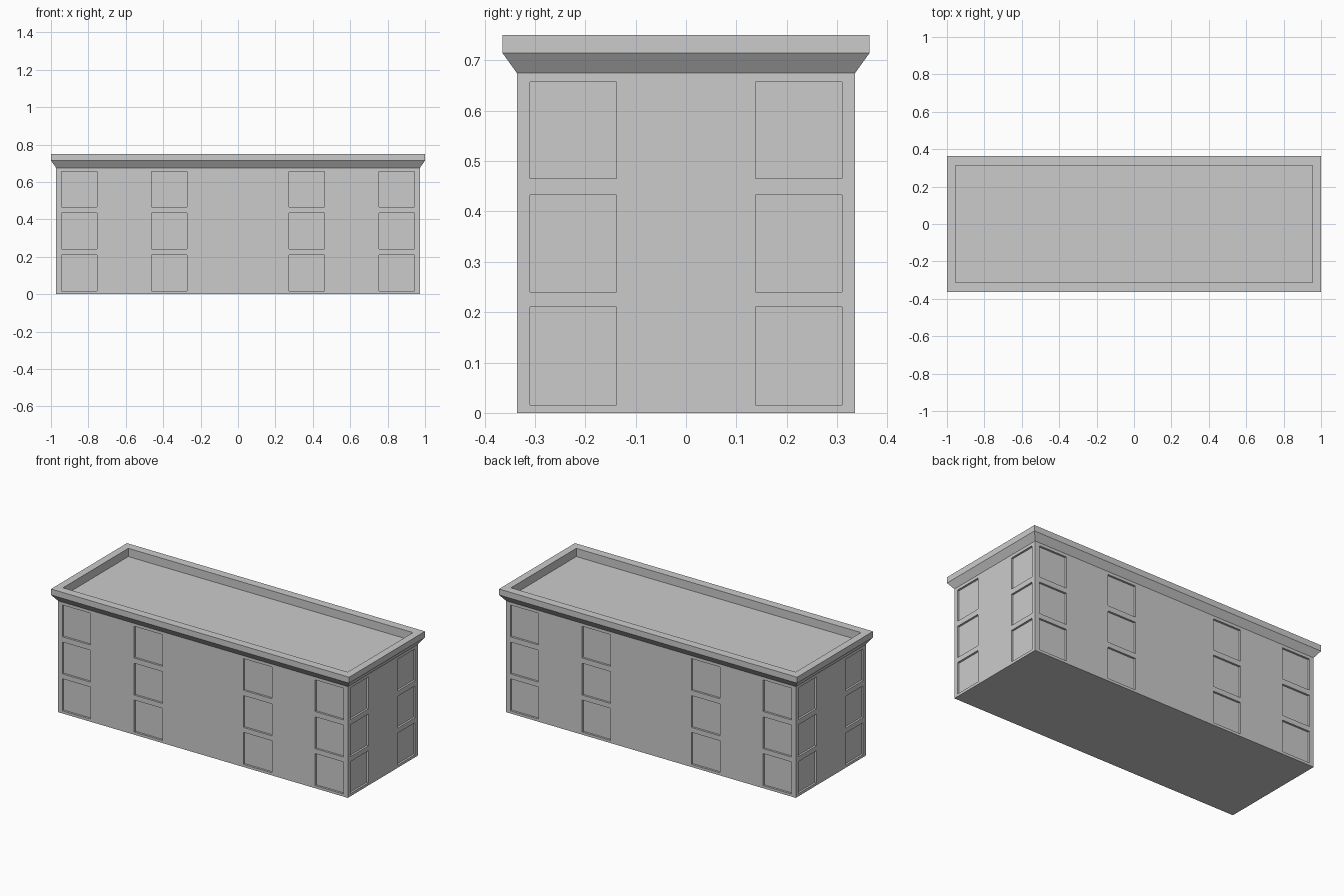
import bpy
import bmesh
from math import pi
from mathutils import Matrix, Vector

cube = bpy.data.objects.get("Cube")
if cube:
    bpy.data.objects.remove(cube, do_unlink=True)

HALF_X, HALF_Y, WALL_TOP = 0.972, 0.336, 0.675
RECESS = 0.012
FLOORS = [(0.016, 0.21), (0.24, 0.433), (0.465, 0.657)]
LONG_BAYS = [(0.272, 0.462), (0.753, 0.943)]
SHORT_BAYS = [(0.138, 0.31)]


def finish(bm, name):
    bmesh.ops.remove_doubles(bm, verts=bm.verts[:], dist=0.0001)
    bmesh.ops.recalc_face_normals(bm, faces=bm.faces[:])
    mesh = bpy.data.meshes.new(name)
    bm.to_mesh(mesh)
    bm.free()
    obj = bpy.data.objects.new(name, mesh)
    bpy.context.collection.objects.link(obj)
    return obj


def add_wall(bm, half_width, distance, bays, turn):
    """Gridded wall with a shallow recess at every window bay."""
    bays = [(-b, -a) for a, b in reversed(bays)] + bays
    xs = [-half_width] + [x for bay in bays for x in bay] + [half_width]
    zs = [0] + [z for floor in FLOORS for z in floor] + [WALL_TOP]
    place = Matrix.Rotation(turn, 4, 'Z') @ Matrix.Translation((0, -distance, 0))
    grid = [[bm.verts.new(place @ Vector((x, 0, z))) for x in xs] for z in zs]
    windows = []
    for row in range(len(zs) - 1):
        for col in range(len(xs) - 1):
            face = bm.faces.new((grid[row][col], grid[row][col + 1],
                                 grid[row + 1][col + 1], grid[row + 1][col]))
            if row % 2 and col % 2:
                windows.append(face)
    # Push the window panes inward, leaving narrow reveals
    inward = place.to_3x3() @ Vector((0, RECESS, 0))
    panes = bmesh.ops.extrude_discrete_faces(bm, faces=windows)['faces']
    for pane in panes:
        bmesh.ops.translate(bm, verts=pane.verts[:], vec=inward)


def ring(bm, hx, hy, z):
    return [bm.verts.new((sx * hx, sy * hy, z))
            for sx, sy in ((-1, -1), (1, -1), (1, 1), (-1, 1))]


# Four walls and the underside
bm = bmesh.new()
for side in range(2):
    add_wall(bm, HALF_X, HALF_Y, LONG_BAYS, side * pi)
    add_wall(bm, HALF_Y, HALF_X, SHORT_BAYS, side * pi + pi / 2)
bm.faces.new(list(reversed(ring(bm, HALF_X, HALF_Y, 0))))
finish(bm, "building_walls")

# Flared cornice, parapet and sunken roof deck
bm = bmesh.new()
profile = [(HALF_X, HALF_Y, WALL_TOP), (1, 0.364, 0.714), (1, 0.364, 0.75),
           (0.955, 0.313, 0.75), (0.955, 0.313, 0.70)]
rings = [ring(bm, *step) for step in profile]
for low, high in zip(rings, rings[1:]):
    for i in range(4):
        j = (i + 1) % 4
        bm.faces.new((low[i], low[j], high[j], high[i]))
bm.faces.new(rings[-1])
finish(bm, "cornice_and_roof")
